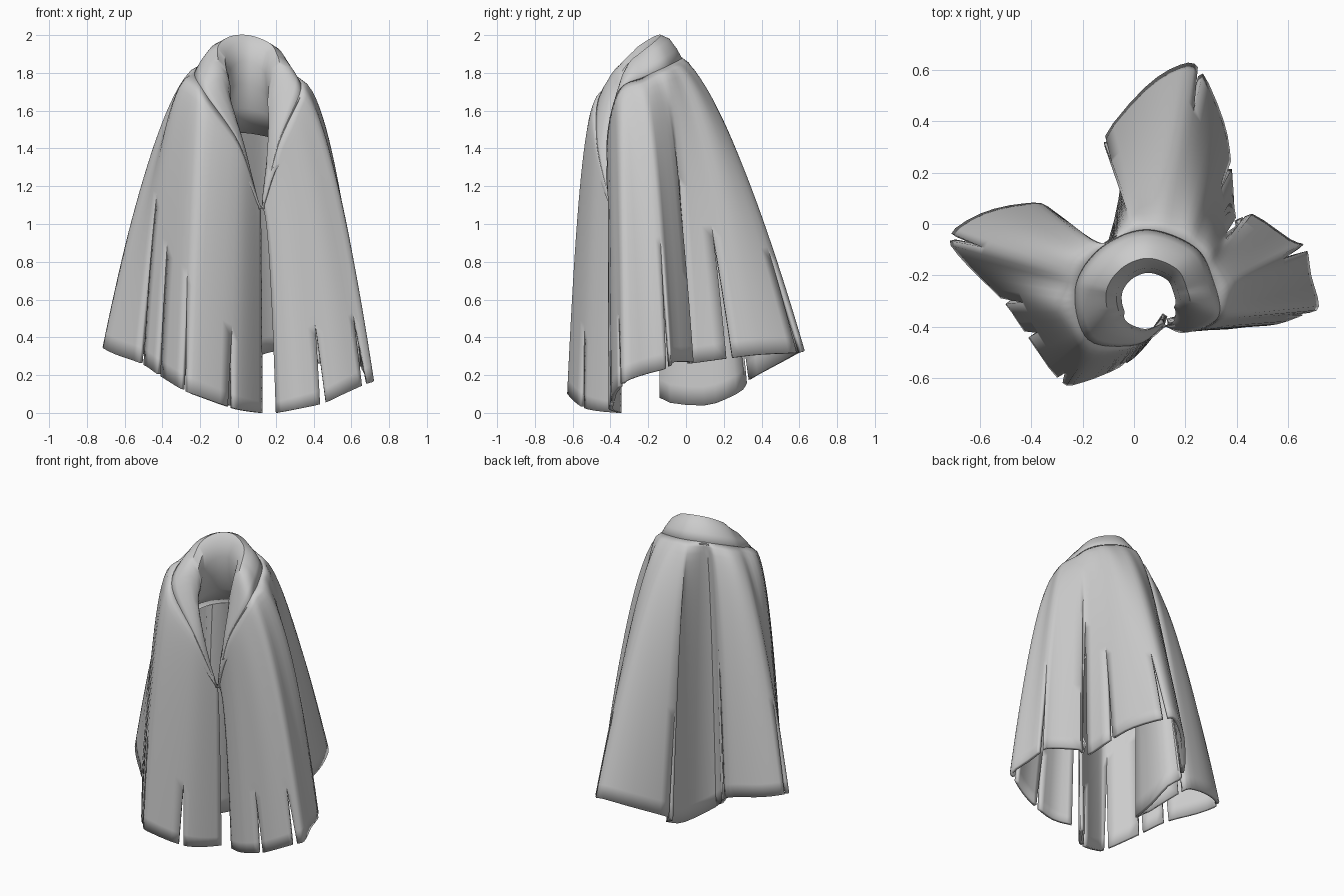
import bpy
from math import sin, pi
from mathutils import Vector

cube = bpy.data.objects.get("Cube")
if cube:
    bpy.data.objects.remove(cube)

# One plain cloth colour
cloth = bpy.data.materials.new("grey_cloth")
cloth.use_nodes = True
grey = (0.6, 0.6, 0.6, 1)
cloth.diffuse_color = grey
cloth.node_tree.nodes["Principled BSDF"].inputs["Base Color"].default_value = grey

STEPS = 3          # columns between two hem points
ROWS = 24          # rows from collar to hem
NECK = Vector((0.06, -0.29, 0))

# Hanging panels, anticlockwise from the front opening: height of the slit
# after the panel, flare power (small spreads early), hem points in hundredths
PANELS = [
    (.47, .5, [(20, -36, 0), (31, -41, 2)]),
    (.53, .52, [(45, -40, 5), (56, -39, 10)]),
    (.90, .6, [(67, -35, 15), (72, -32, 17), (69, -20, 21)]),
    (1.2, .5, [(67, -9, 24), (61, -6, 27), (46, 4, 27)]),
    (.95, .4, [(40, 1, 26)]),
    (.85, .58, [(38, 23, 29), (35, 40, 31)]),
    (.85, .68, [(26, 60, 32), (18, 62, 33), (4, 53, 28)]),
    (1.1, .55, [(-12, 33, 17), (-6, 26, 10), (-6, 10, 4), (-14, -12, 8)]),
    (.90, .55, [(-32, 6, 25), (-43, 8, 30), (-60, 4, 33)]),
    (1.1, .62, [(-72, -5, 35), (-65, -16, 31)]),
    (.85, .38, [(-51, -30, 26)]),
    (.70, .42, [(-42, -43, 20)]),
    (.42, .45, [(-29, -61, 12), (-21, -62, 9)]),
    (0, .5, [(-4, -55, 3), (5, -47, 1), (13, -36, 0)]),
]
# Outer collar edge: hem point number, then position in hundredths
COLLAR = [
    (0, 13, -39, 108), (2, 21, -42, 142), (5, 33, -36, 170),
    (8, 31, -22, 178), (11, 24, -9, 184), (15, 5, -2, 188),
    (20, -13, -9, 187), (24, -23, -25, 181), (27, -18, -45, 170),
    (29, 1, -47, 142), (31, 12, -39, 108),
]


def spline(points, i, t):
    """Smooth curve through the points, between point i and the next."""
    last = len(points) - 1
    a, b, c, d = (points[max(0, min(last, i + k))] for k in (-1, 0, 1, 2))
    return b + 0.5 * t * ((c - a) + t * ((2 * a - 5 * b + 4 * c - d)
                          + t * (3 * (b - c) + d - a)))


def add_cloth(name, verts, faces, thickness):
    mesh = bpy.data.meshes.new(name)
    mesh.from_pydata(verts, [], faces)
    mesh.materials.append(cloth)
    obj = bpy.data.objects.new(name, mesh)
    bpy.context.collection.objects.link(obj)
    solid = obj.modifiers.new("cloth_thickness", "SOLIDIFY")
    solid.thickness = thickness
    solid.offset = -1
    bpy.ops.object.select_all(action="DESELECT")
    obj.select_set(True)
    bpy.context.view_layer.objects.active = obj
    bpy.ops.object.shade_smooth_by_angle(angle=0.7)


# Hem curve, flare and slit positions
hem_keys, flare_keys, slits = [], [], {}
for height, power, panel in PANELS:
    hem_keys += [Vector(p) / 100 for p in panel]
    flare_keys += [power] * len(panel)
    if height:
        slits[len(hem_keys) * STEPS] = height
count = (len(hem_keys) - 1) * STEPS + 1
hem = [spline(hem_keys, c // STEPS, c % STEPS / STEPS) for c in range(count)]
flare = [spline(flare_keys, c // STEPS, c % STEPS / STEPS) for c in range(count)]

# Collar edge resampled to the same columns
collar_keys = [Vector(k[1:]) / 100 for k in COLLAR]
edge = []
for c in range(count):
    u = c / STEPS
    i = max(n for n in range(len(COLLAR) - 1) if COLLAR[n][0] <= u)
    start, end = COLLAR[i][0], COLLAR[i + 1][0]
    edge.append(spline(collar_keys, i, (u - start) / (end - start)))


def cloth_point(c, s):
    """Point on the cloak at column c, s from collar (0) to hem (1)."""
    point = edge[c].lerp(hem[c], s ** flare[c])
    point.z = edge[c].z + (hem[c].z - edge[c].z) * s
    return point


# Cloak body with slits that widen toward the hem
verts, left, right = [], {}, {}
for c in range(count):
    for r in range(ROWS + 1):
        s = (r / ROWS) ** 1.3
        p = cloth_point(c, s)
        left[c, r] = right[c, r] = len(verts)
        if c in slits and p.z < slits[c]:
            drop = (slits[c] - p.z) / (slits[c] - hem[c].z)
            gap = 0.016 * drop
            before = (cloth_point(c - 1, s) - p).normalized() * gap
            after = (cloth_point(c + 1, s) - p).normalized() * gap
            verts.append(p + before)
            right[c, r] = len(verts)
            verts.append(p + after)
        else:
            verts.append(p)
faces = [(right[c, r], right[c, r + 1], left[c + 1, r + 1], left[c + 1, r])
         for c in range(count - 1) for r in range(ROWS)]
add_cloth("cloak_body", verts, faces, 0.022)

# Rolled collar: outer lip, raised ridge, neck opening, lining
ROLL = [(-0.02, -0.015), (0.1, 0.045), (0.25, 0.1), (0.42, 0.12),
        (0.56, 0.08), (0.63, -0.02), (0.58, -0.14), (0.4, -0.27), (0.1, -0.4)]
verts = []
for inward, rise in ROLL:
    for c, p in enumerate(edge):
        # The roll narrows to nothing at the front opening
        arch = max(0, sin(pi * c / (count - 1)))
        width = min(1, 2.3 * arch) ** 0.75
        lift = min(1, 1.5 * arch) ** 0.9
        centre = Vector((NECK.x, NECK.y, p.z))
        q = p.lerp(centre, inward * width)
        q.z += rise * lift
        verts.append(q)
faces = [(k * count + c, k * count + c + 1,
          (k + 1) * count + c + 1, (k + 1) * count + c)
         for k in range(len(ROLL) - 1) for c in range(count - 1)]
add_cloth("rolled_collar", verts, faces, 0.012)
